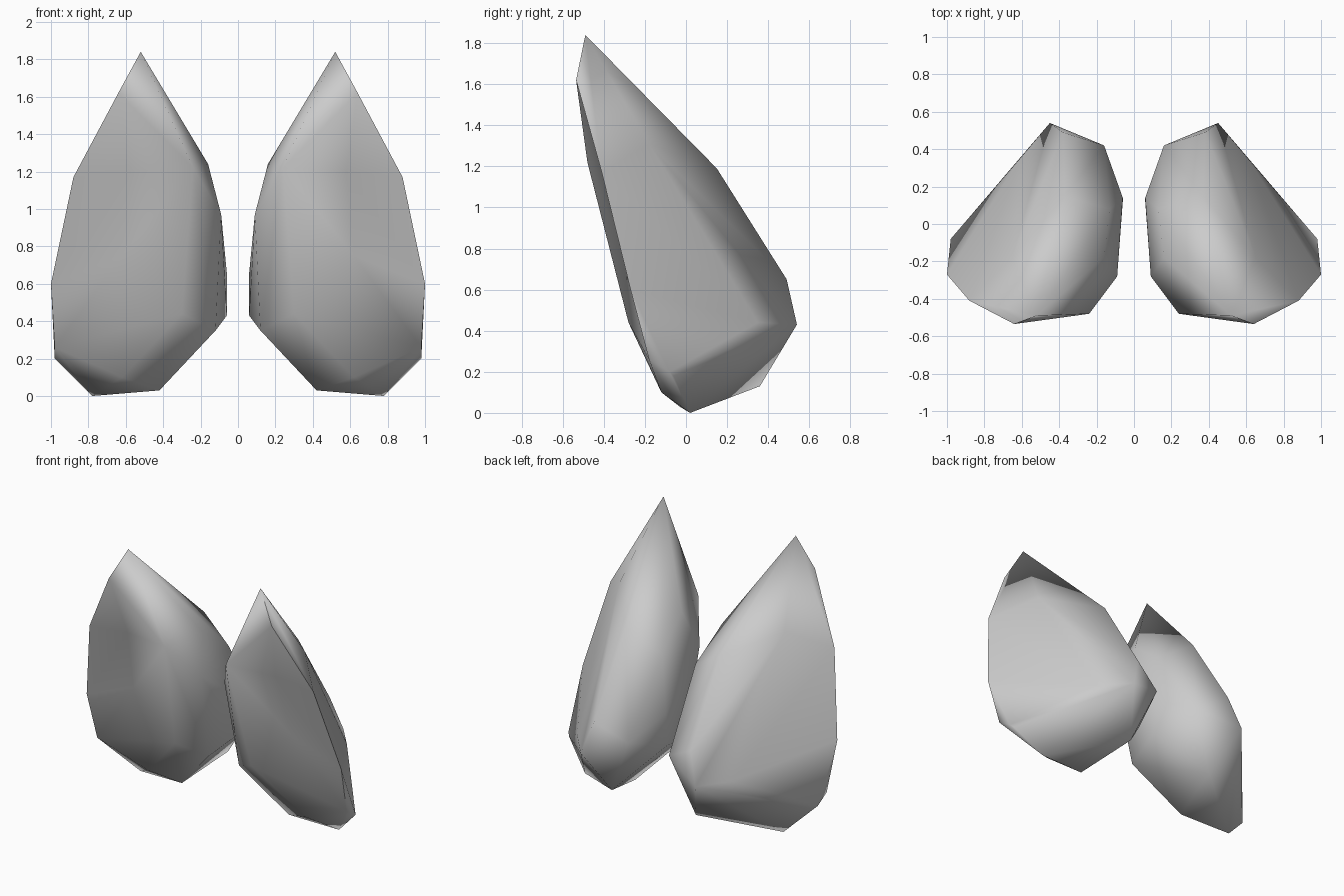
import bpy, bmesh, math

if "Cube" in bpy.data.objects:
    bpy.data.objects.remove(bpy.data.objects["Cube"])

# Control points of one pointed, faceted petal (the +x side)
TIP = [(.52, -.49, 1.84), (.64, -.535, 1.62)]
UPPER = [(.24, -.48, 1.22), (.88, -.41, 1.17), (.37, .15, 1.19), (.65, -.18, 1.31),
         (.16, -.18, 1.24), (.13, .08, 1.04)]
MIDDLE = [(.09, -.28, .97), (1.0, -.27, .60), (.38, .49, .65), (.06, .14, .66)]
LOWER = [(.30, -.28, .44), (.98, -.18, .26), (.98, -.08, .20), (.61, .35, .44),
         (.45, .54, .43), (.16, .42, .53), (.12, -.16, .35), (.06, .12, .43)]
BASE = [(.42, -.03, .03), (.62, -.12, .10), (.78, .02, 0), (.96, -.06, .18),
        (.33, .36, .13)]
# Shallow hollow down the front: point, then how far it sinks inward
VALLEY = [((.58, -.475, 1.2), .065), ((.62, -.365, .75), .075)]


def petal(name, side):
    bm = bmesh.new()
    for p in TIP + UPPER + MIDDLE + LOWER + BASE:
        bm.verts.new(p)
    hollow = [(bm.verts.new(p), d) for p, d in VALLEY]
    bmesh.ops.convex_hull(bm, input=list(bm.verts))
    # Sink the front hollow and mirror
    for v, d in hollow:
        if v.is_valid:
            v.co.y += d
    bmesh.ops.delete(bm, geom=[v for v in bm.verts if not v.link_faces], context='VERTS')
    for v in bm.verts:
        v.co.x *= side
    bmesh.ops.recalc_face_normals(bm, faces=bm.faces)
    for f in bm.faces:
        f.smooth = True
    me = bpy.data.meshes.new(name)
    bm.to_mesh(me)
    bm.free()
    me.set_sharp_from_angle(angle=math.radians(70))
    ob = bpy.data.objects.new(name, me)
    bpy.context.collection.objects.link(ob)
    return ob


petal("right_petal", 1)
petal("left_petal", -1)
